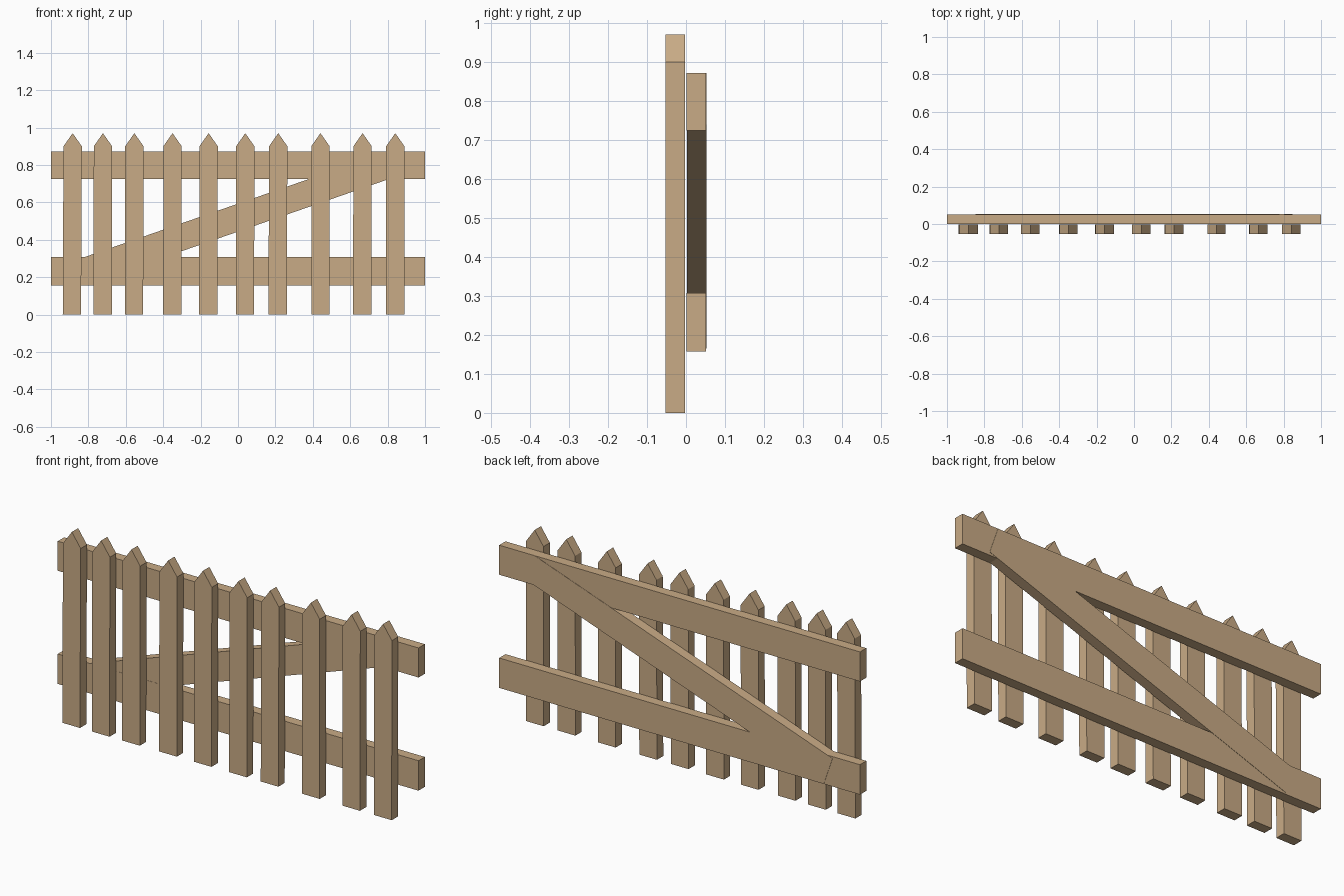
import bpy
import bmesh
import math

if "Cube" in bpy.data.objects:
    bpy.data.objects.remove(bpy.data.objects["Cube"])

wood = bpy.data.materials.new("tan_wood")
wood.diffuse_color = (0.584, 0.407, 0.238, 1.0)
wood.use_nodes = True
wood.node_tree.nodes["Principled BSDF"].inputs["Base Color"].default_value = wood.diffuse_color


def board(name, outline, y0, y1):
    """Extrude a flat x-z outline from y0 to y1."""
    bm = bmesh.new()
    face = bm.faces.new([bm.verts.new((x, y0, z)) for x, z in outline])
    ext = bmesh.ops.extrude_face_region(bm, geom=[face])
    for v in ext["geom"]:
        if isinstance(v, bmesh.types.BMVert):
            v.co.y = y1
    bmesh.ops.recalc_face_normals(bm, faces=bm.faces)
    mesh = bpy.data.meshes.new(name)
    bm.to_mesh(mesh)
    bm.free()
    mesh.materials.append(wood)
    obj = bpy.data.objects.new(name, mesh)
    bpy.context.collection.objects.link(obj)
    return obj


# Pointed pickets, unevenly spaced and leaning very slightly: (centre x, lean)
PICKETS = [(-0.888, 0.004), (-0.724, 0.002), (-0.556, 0.002), (-0.351, 0.001),
           (-0.159, 0.002), (0.037, 0.002), (0.212, 0.003), (0.441, 0.0),
           (0.664, 0.002), (0.840, 0.001)]
HALF = 0.049
for i, (x, lean) in enumerate(PICKETS, 1):
    board(f"picket_{i}", [(x - HALF, 0), (x + HALF, 0),
                          (x + HALF + lean, 0.90), (x + lean, 0.97),
                          (x - HALF + lean, 0.90)], -0.053, -0.003)

# Horizontal rails
for name, z0, z1 in (("lower_rail", 0.157, 0.307), ("upper_rail", 0.724, 0.872)):
    board(name, [(-1, z0), (1, z0), (1, z1), (-1, z1)], 0.001, 0.051)

# Diagonal brace with square-cut ends, a touch proud of the rails at the back
angle = math.atan(0.348)
c, s = math.cos(angle), math.sin(angle)
corners = [(-0.874, -0.0705), (0.874, -0.0705), (0.874, 0.0705), (-0.874, 0.0705)]
board("diagonal_brace", [(u * c - v * s, 0.5185 + u * s + v * c) for u, v in corners],
      0.002, 0.0525)
